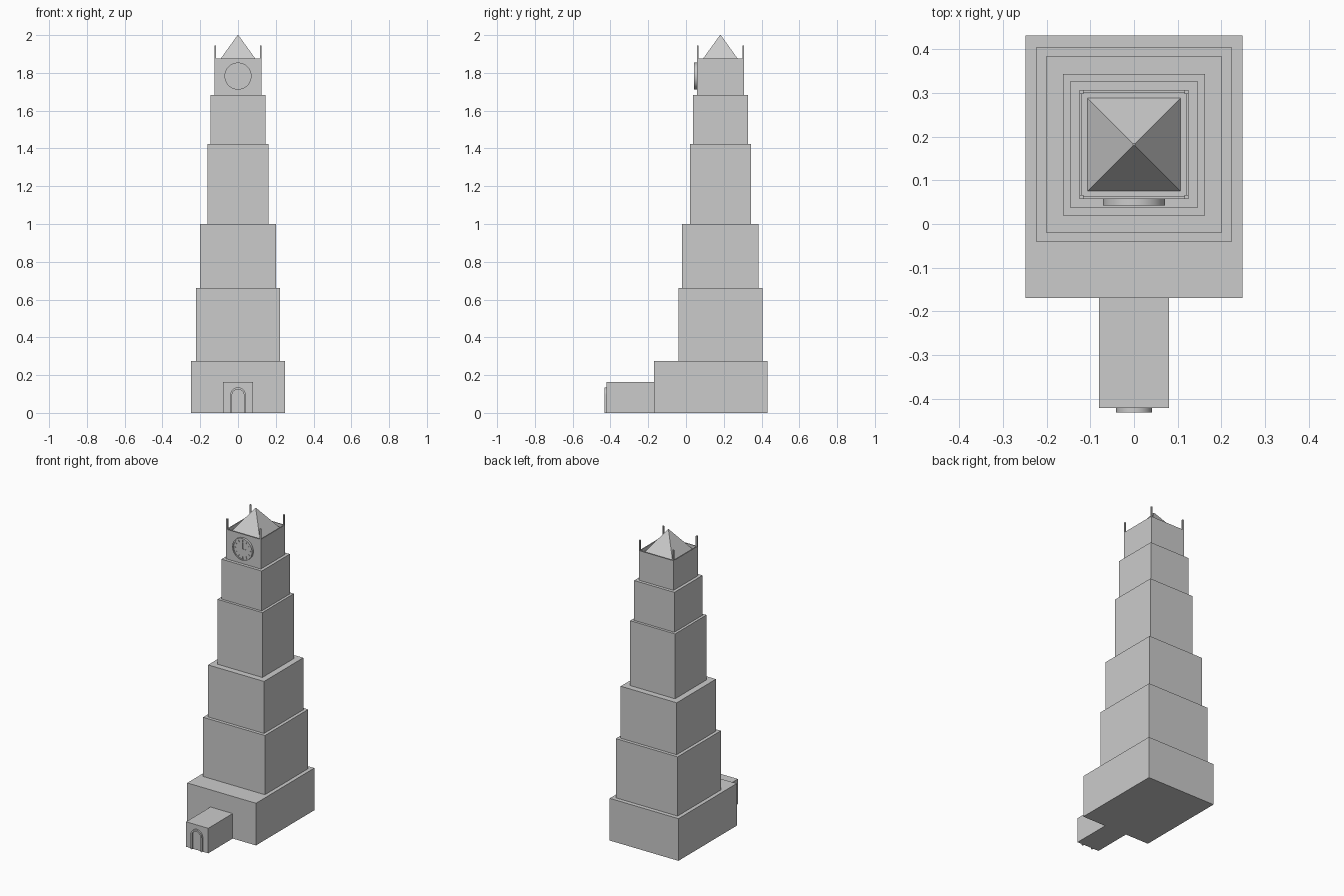
import bpy, bmesh, math
from mathutils import Matrix, Vector

if "Cube" in bpy.data.objects:
    bpy.data.objects.remove(bpy.data.objects["Cube"])

CY = 0.182       # tower axis in y
CLOCK_Z = 1.783


def finish(name, bm):
    bmesh.ops.recalc_face_normals(bm, faces=bm.faces)
    me = bpy.data.meshes.new(name)
    bm.to_mesh(me)
    bm.free()
    ob = bpy.data.objects.new(name, me)
    bpy.context.collection.objects.link(ob)
    return ob


def add_box(bm, lo, hi, rot=Matrix()):
    lo, hi = Vector(lo), Vector(hi)
    m = rot @ Matrix.Translation((lo + hi) / 2) @ Matrix.Diagonal((*(hi - lo), 1))
    return bmesh.ops.create_cube(bm, size=1, matrix=m)["verts"]


def box(name, lo, hi):
    bm = bmesh.new()
    add_box(bm, lo, hi)
    return finish(name, bm)


def ring_loops(name, loops, closed_profile):
    """Bridge matching point loops; optionally join last loop to first."""
    bm = bmesh.new()
    vs = [[bm.verts.new(p) for p in lp] for lp in loops]
    n = len(vs[0])
    for i in range(len(vs) if closed_profile else len(vs) - 1):
        a, b = vs[i], vs[(i + 1) % len(vs)]
        for j in range(n):
            k = (j + 1) % n
            bm.faces.new((a[j], a[k], b[k], b[j]))
    return bm, vs


def smooth(ob):
    bpy.ops.object.select_all(action='DESELECT')
    ob.select_set(True)
    bpy.context.view_layer.objects.active = ob
    bpy.ops.object.shade_smooth_by_angle(angle=math.radians(30))


# Base block and entrance porch
box("base", (-0.248, -0.169, 0), (0.248, 0.432, 0.275))
box("entrance_porch", (-0.08, -0.421, 0), (0.08, -0.169, 0.163))

# Stacked tower tiers: half width, bottom, top
tiers = [(0.223, 0.275, 0.661), (0.202, 0.661, 1.0),
         (0.162, 1.0, 1.423), (0.145, 1.423, 1.683)]
for i, (h, z0, z1) in enumerate(tiers):
    box(f"tower_tier_{i + 1}", (-h, CY - h, z0), (h, CY + h, z1))

# Belfry with a sunken top behind a thin parapet
H = 0.125
bm = bmesh.new()
add_box(bm, (-H, CY - H, 1.683), (H, CY + H, 1.876))
top = max(bm.faces, key=lambda f: f.calc_center_median().z)
bmesh.ops.inset_region(bm, faces=[top], thickness=0.008)
r = bmesh.ops.extrude_face_region(bm, geom=[top])
bmesh.ops.translate(bm, vec=(0, 0, -0.022),
                    verts=[v for v in r["geom"] if isinstance(v, bmesh.types.BMVert)])
if top.is_valid:
    bmesh.ops.delete(bm, geom=[top], context='FACES_ONLY')
finish("belfry", bm)

# Pyramid roof
bm = bmesh.new()
bmesh.ops.create_cone(bm, segments=4, cap_ends=True, radius1=0.107 * math.sqrt(2),
                      radius2=0.003, depth=0.146,
                      matrix=Matrix.Translation((0, CY, 1.927)) @ Matrix.Rotation(math.pi / 4, 4, 'Z'))
finish("roof", bm)

# Corner spikes
for sx in (-1, 1):
    for sy in (-1, 1):
        x, y, s = sx * 0.1205, CY + sy * 0.1205, 0.0045
        box("corner_spike", (x - s, y - s, 1.85), (x + s, y + s, 1.944))

# Clock rim and face
N = 48
circle = lambda rad, y: [(rad * math.cos(2 * math.pi * i / N), y,
                          CLOCK_Z + rad * math.sin(2 * math.pi * i / N)) for i in range(N)]
y_wall, y_rim, y_face = CY - H, 0.042, 0.047
bm, vs = ring_loops("clock", [circle(0.0715, y_wall), circle(0.0715, y_rim),
                              circle(0.064, y_rim), circle(0.064, y_face)], False)
bm.faces.new(vs[-1])
smooth(finish("clock", bm))

# Hour marks and hands
at_clock = Matrix.Translation((0, 0, CLOCK_Z))
bm = bmesh.new()
for i in range(12):
    rot = at_clock @ Matrix.Rotation(i * math.pi / 6, 4, 'Y')
    add_box(bm, (-0.002, 0.044, 0.048), (0.002, y_face, 0.060), rot)
finish("hour_marks", bm)
for name, ang, length in (("minute_hand", 0, 0.044), ("hour_hand", math.pi / 2, 0.030)):
    bm = bmesh.new()
    add_box(bm, (-0.0025, 0.0435, -0.004), (0.0025, y_face, length),
            at_clock @ Matrix.Rotation(ang, 4, 'Y'))
    finish(name, bm)


# Door surround: arched frame swept from the outline
def arch(rad, y):
    arc = [(rad * math.cos(math.pi * i / 20), y, 0.094 + rad * math.sin(math.pi * i / 20))
           for i in range(21)]
    return [(rad, y, 0)] + arc + [(-rad, y, 0)]


bm = bmesh.new()
loops = [[bm.verts.new(p) for p in arch(rad, y)]
         for rad, y in ((0.041, -0.421), (0.041, -0.432), (0.031, -0.432), (0.031, -0.421))]
for i in range(4):
    a, b = loops[i], loops[(i + 1) % 4]
    for j in range(len(a) - 1):
        bm.faces.new((a[j], a[j + 1], b[j + 1], b[j]))
for end in (0, -1):
    bm.faces.new([lp[end] for lp in loops])
smooth(finish("door_surround", bm))
